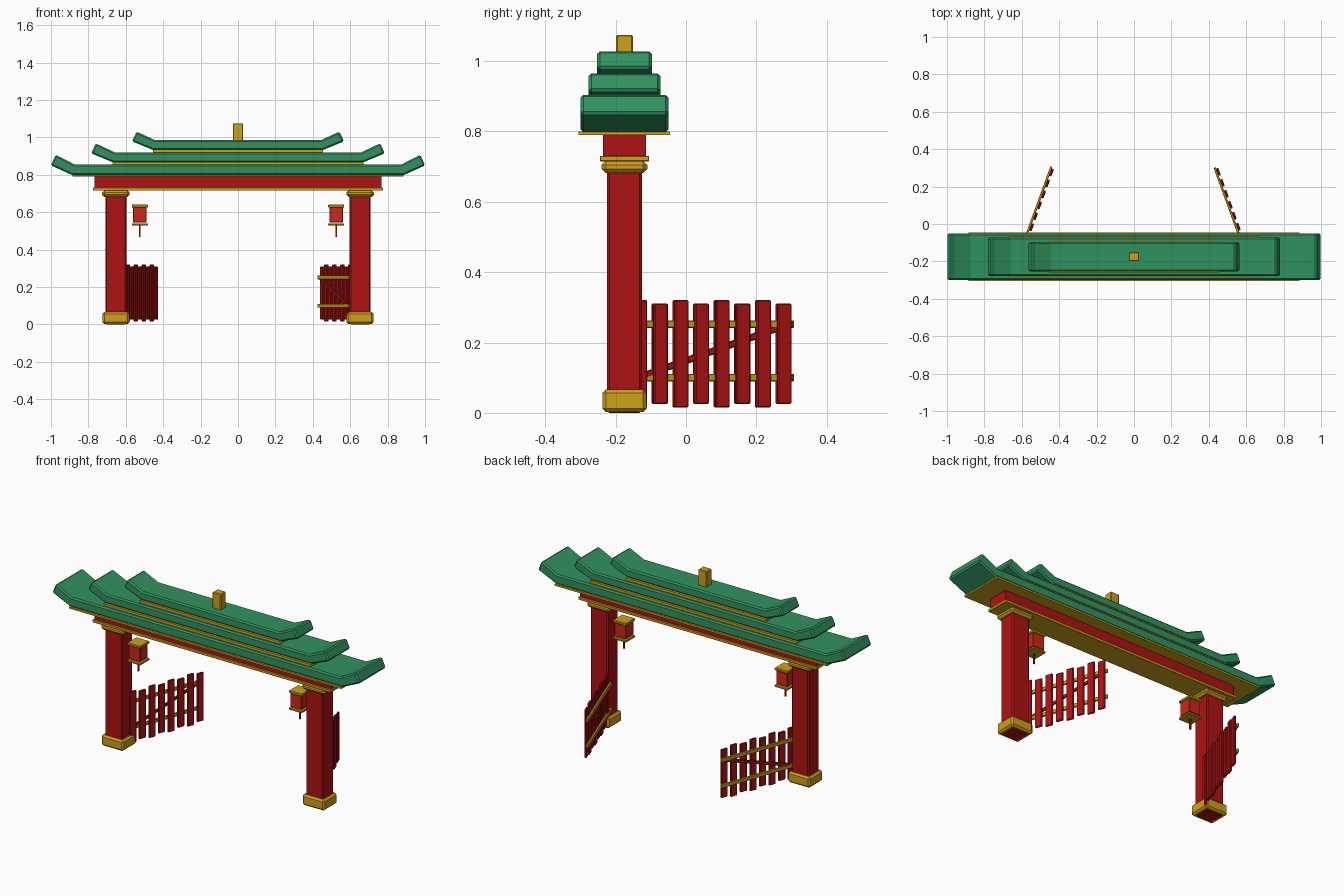
import bpy, bmesh, math
from mathutils import Matrix, Vector

if "Cube" in bpy.data.objects:
    bpy.data.objects.remove(bpy.data.objects["Cube"], do_unlink=True)

GATE_Y = -0.175


def material(name, rgb):
    mat = bpy.data.materials.new(name)
    mat.use_nodes = True
    mat.diffuse_color = (*rgb, 1)
    mat.node_tree.nodes["Principled BSDF"].inputs["Base Color"].default_value = (*rgb, 1)
    return mat


RED = material("deep red paint", (0.42, 0.006, 0.006))
GREEN = material("green roof tile", (0.03, 0.29, 0.115))
GOLD = material("gold trim", (0.62, 0.36, 0.01))
LANTERN = material("lantern red", (0.62, 0.02, 0.01))


def finish(name, bm, mat, bevel):
    bmesh.ops.recalc_face_normals(bm, faces=bm.faces)
    mesh = bpy.data.meshes.new(name)
    bm.to_mesh(mesh)
    bm.free()
    mesh.materials.append(mat)
    obj = bpy.data.objects.new(name, mesh)
    bpy.context.collection.objects.link(obj)
    if bevel:
        mod = obj.modifiers.new("soft_edges", "BEVEL")
        mod.width = bevel
        mod.segments = 1
        mod.limit_method = "ANGLE"
    return obj


def box(name, centre, size, mat, bevel=0.0, turn=None):
    """Box given by centre and full size, turned by an optional matrix."""
    bm = bmesh.new()
    bmesh.ops.create_cube(bm, size=1)
    bmesh.ops.scale(bm, vec=size, verts=bm.verts)
    if turn:
        bmesh.ops.transform(bm, matrix=turn, verts=bm.verts)
    obj = finish(name, bm, mat, bevel)
    obj.location = centre
    return obj


def slab(name, x, half_x, half_y, z0, z1, mat, bevel=0.0):
    """Box on the gate's centre line, given by its half sizes and heights."""
    return box(name, (x, GATE_Y, (z0 + z1) / 2),
               (2 * half_x, 2 * half_y, z1 - z0), mat, bevel)


def roof_tier(name, bend, end, half_y, z0, z1, lift):
    """Roof board with upturned ends, drawn as a profile and extruded."""
    half = [(bend, z0), (end, z0 + lift), (end - 0.025, z1 + lift), (bend - 0.012, z1)]
    outline = half + [(-x, z) for x, z in reversed(half)]
    bm = bmesh.new()
    face = bm.faces.new([bm.verts.new((x, GATE_Y - half_y, z)) for x, z in outline])
    side = bmesh.ops.extrude_face_region(bm, geom=[face])["geom"]
    verts = [v for v in side if isinstance(v, bmesh.types.BMVert)]
    bmesh.ops.translate(bm, vec=(0, 2 * half_y, 0), verts=verts)
    return finish(name, bm, GREEN, 0.008)


# Crossbeam and its trim
slab("beam_lower_trim", 0, 0.775, 0.07, 0.715, 0.731, GOLD, 0.002)
slab("crossbeam", 0, 0.768, 0.061, 0.731, 0.79, RED)
slab("eaves_trim", 0, 0.885, 0.13, 0.79, 0.8, GOLD)

# Three roof tiers, finial on top
roof_tier("roof_tier_lower", 0.885, 1.0, 0.125, 0.798, 0.855, 0.052)
slab("middle_tier_trim", 0, 0.672, 0.108, 0.853, 0.868, GOLD)
roof_tier("roof_tier_middle", 0.67, 0.785, 0.102, 0.867, 0.92, 0.048)
slab("top_tier_trim", 0, 0.455, 0.084, 0.918, 0.934, GOLD)
roof_tier("roof_tier_top", 0.455, 0.567, 0.078, 0.933, 0.985, 0.046)
slab("finial", 0, 0.028, 0.024, 0.98, 1.075, GOLD, 0.004)


def pillar(side, s):
    x = s * 0.653
    slab(side + "_pillar", x, 0.056, 0.05, 0, 0.7, RED, 0.007)
    slab(side + "_pillar_base", x, 0.072, 0.063, 0.002, 0.066, GOLD, 0.01)
    slab(side + "_pillar_capital", x, 0.074, 0.065, 0.682, 0.717, GOLD, 0.012)


def lantern(side, s):
    x = s * 0.525
    slab(side + "_lantern_body", x, 0.037, 0.037, 0.545, 0.63, LANTERN, 0.003)
    slab(side + "_lantern_cap", x, 0.043, 0.043, 0.626, 0.641, GOLD, 0.003)
    slab(side + "_lantern_foot", x, 0.043, 0.043, 0.528, 0.541, GOLD, 0.003)
    slab(side + "_lantern_tassel", x, 0.004, 0.004, 0.468, 0.53, RED)


def fence_gate(side, s):
    """Open gate leaf: local y runs along the leaf, pickets on the +x face."""
    swing = Matrix.Rotation(s * math.radians(20), 4, "Z")
    hinge = Vector((s * 0.602, -0.152, 0))

    def part(name, x, y, z, size, mat, bevel, tilt=0.0):
        turn = swing @ Matrix.Rotation(tilt, 4, "X")
        box(f"{side}_gate_{name}", hinge + swing @ Vector((x, y, z)), size, mat, bevel, turn)

    for i in range(8):
        height = 0.285 if i % 2 else 0.305
        part(f"picket_{i + 1}", 0.006, 0.02 + i * 0.0624, 0.168,
             (0.012, 0.042, height), RED, 0.003)
    for label, z in (("lower", 0.1), ("upper", 0.252)):
        part(label + "_rail", -0.006, 0.243, z, (0.012, 0.485, 0.021), GOLD, 0.002)
    rise, run = 0.14, 0.42
    part("brace", -0.005, 0.25, 0.178, (0.01, math.hypot(rise, run), 0.018),
         RED, 0.002, math.atan2(rise, run))


for side, s in (("left", 1), ("right", -1)):
    pillar(side, s)
    lantern(side, s)
    fence_gate(side, s)
